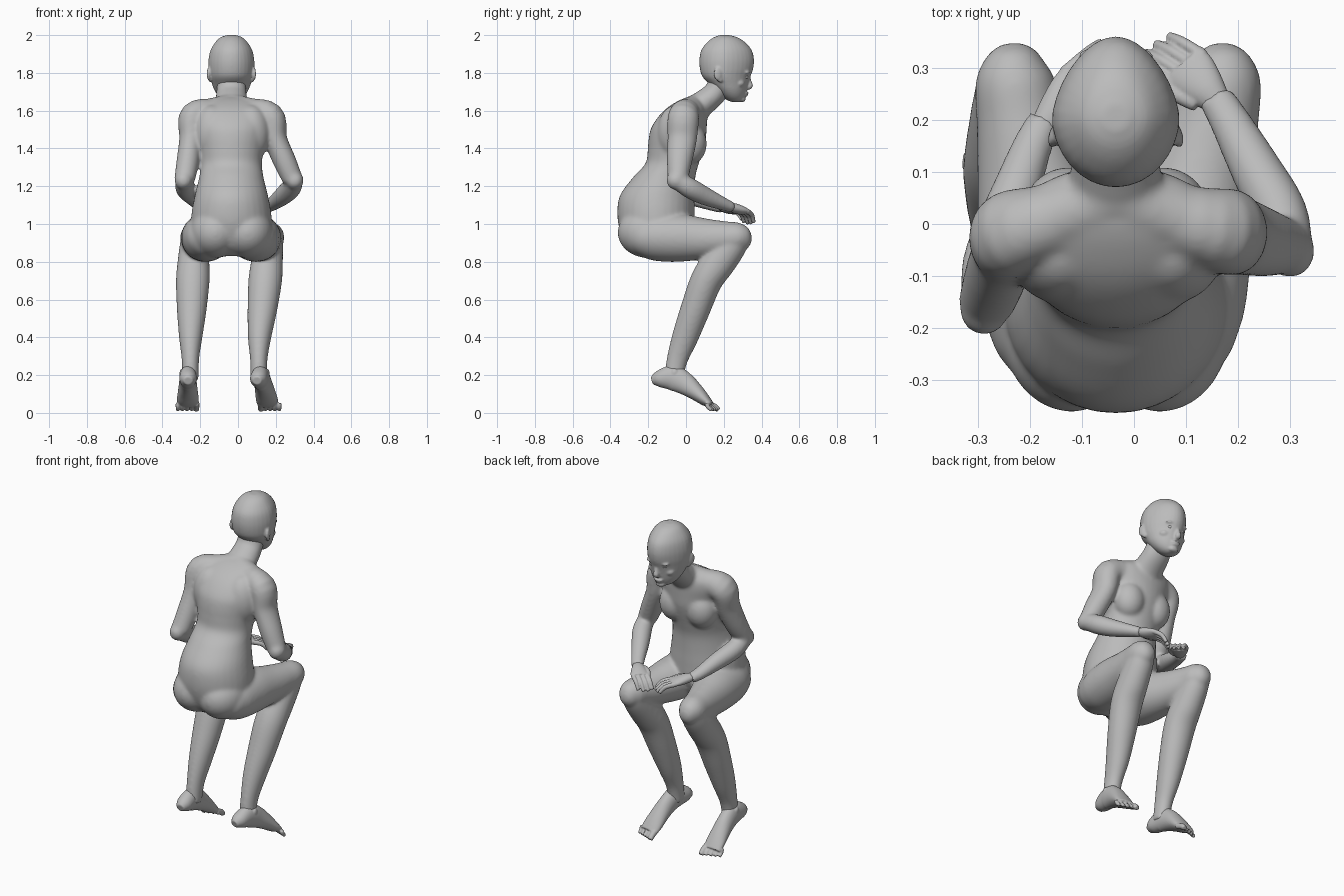
import bpy
import bmesh
import math
from mathutils import Vector, Matrix

cube = bpy.data.objects.get("Cube")
if cube:
    bpy.data.objects.remove(cube, do_unlink=True)

skin = bpy.data.materials.new("skin_grey")
skin.use_nodes = True
GREY = (0.5, 0.5, 0.5, 1)
skin.diffuse_color = GREY
skin.node_tree.nodes["Principled BSDF"].inputs["Base Color"].default_value = GREY

MID = -0.035      # middle of the trunk
SIDES = (-1, 1)


def spline(stations, steps=5):
    """Smooth curve through stations of (x, y, z, half width, half depth)."""
    pts = [Vector(s) for s in stations]
    out = []
    for i in range(len(pts) - 1):
        p0, p1, p2 = pts[max(i - 1, 0)], pts[i], pts[i + 1]
        p3 = pts[min(i + 2, len(pts) - 1)]
        for k in range(steps):
            t = k / steps
            out.append(p1 + (p2 - p0) * (t / 2)
                       + (p0 * 2 - p1 * 5 + p2 * 4 - p3) * (t * t / 2)
                       + (p1 * 3 - p0 - p2 * 3 + p3) * (t ** 3 / 2))
    out.append(pts[-1])
    return out


def loft(bm, stations, side=(1, 0, 0), level=False, sides=32):
    """Closed tube of elliptical rings, level or square to the path."""
    path = spline(stations)
    rings = []
    for i, s in enumerate(path):
        c = Vector(s[:3])
        ahead, behind = path[min(i + 1, len(path) - 1)], path[max(i - 1, 0)]
        t = Vector((0, 0, 1)) if level else (Vector(ahead[:3]) - Vector(behind[:3])).normalized()
        u = Vector(side)
        u = (u - t * u.dot(t)).normalized()
        v = t.cross(u)
        angles = [math.tau * k / sides for k in range(sides)]
        rings.append([bm.verts.new(c + u * (math.cos(a) * s[3]) + v * (math.sin(a) * s[4]))
                      for a in angles])
    for low, high in zip(rings, rings[1:]):
        for k in range(sides):
            n = (k + 1) % sides
            bm.faces.new((low[k], low[n], high[n], high[k]))
    bm.faces.new(rings[0][::-1])
    bm.faces.new(rings[-1])


def ball(bm, centre, radii, turn=None):
    m = Matrix.Translation(centre)
    if turn:
        m = m @ Matrix.Rotation(math.radians(turn[0]), 4, turn[1])
    bmesh.ops.create_uvsphere(bm, u_segments=28, v_segments=18, radius=1,
                              matrix=m @ Matrix.Diagonal((*radii, 1)))


def finish(name, bm, voxel=0, blur=0):
    """Make the object, fusing its pieces into one skin if a voxel size is given."""
    bmesh.ops.recalc_face_normals(bm, faces=bm.faces)
    mesh = bpy.data.meshes.new(name)
    bm.to_mesh(mesh)
    bm.free()
    mesh.materials.append(skin)
    mesh.shade_smooth()
    ob = bpy.data.objects.new(name, mesh)
    bpy.context.collection.objects.link(ob)
    if voxel:
        fuse = ob.modifiers.new("fuse", 'REMESH')
        fuse.mode = 'VOXEL'
        fuse.voxel_size = voxel
        fuse.use_smooth_shade = True
        soften = ob.modifiers.new("soften", 'SMOOTH')
        soften.factor = 0.5
        soften.iterations = blur


# Torso: height, back, front, half width
body = bmesh.new()
trunk = [(.83, -.24, -.04, .15), (.88, -.31, .0, .205), (.97, -.352, .04, .215),
         (1.065, -.364, .045, .21), (1.155, -.348, .045, .193), (1.25, -.278, .05, .17),
         (1.32, -.215, .068, .162), (1.39, -.203, .09, .17), (1.45, -.198, .105, .182),
         (1.51, -.184, .11, .195), (1.57, -.145, .113, .205), (1.615, -.1, .108, .19),
         (1.65, -.045, .09, .14), (1.67, .0, .07, .09)]
loft(body, [(MID, (b + f) / 2, z, w, (f - b) / 2) for z, b, f, w in trunk], level=True)
for s in SIDES:
    ball(body, (MID + s * .085, -.2, .955), (.135, .162, .135))
    ball(body, (MID + s * .09, .022, 1.425), (.09, .088, .11))
    ball(body, (MID + s * .105, -.055, 1.48), (.1, .098, .15))
    # Slope from neck to shoulder
    loft(body, [(MID, .06, 1.635, .06, .055), (MID + s * .09, .02, 1.62, .06, .05),
                (MID + s * .19, -.005, 1.6, .055, .05)], (0, 1, 0))
# Neck
loft(body, [(MID, .0, 1.55, .1, .08), (MID, .077, 1.628, .09, .07),
            (MID, .155, 1.695, .08, .063), (MID, .185, 1.77, .074, .063)])

# Legs: knee and ankle positions across, same profile on both sides
for s, knee, ankle, spread in ((-1, -.23, -.252, .128), (1, .17, .11, .12)):
    hip = MID + s * spread
    thigh = [(0, -.29, .945, .065, .06), (0, -.24, .935, .105, .1),
             (0, -.16, .93, .128, .125), (.2, -.03, .927, .126, .127),
             (.55, .1, .922, .103, .108), (.85, .21, .925, .084, .09),
             (1, .285, .932, .074, .076), (1, .335, .935, .042, .045)]
    loft(body, [(hip + (knee - hip) * t, *rest) for t, *rest in thigh])
    shin = [(.29, .96, .06, .05), (.25, .9, .074, .08), (.175, .8, .084, .09),
            (.108, .7, .089, .085), (.05, .55, .079, .079), (-.005, .4, .062, .07),
            (-.047, .28, .046, .056), (-.067, .17, .044, .05)]
    loft(body, [(knee + (ankle - knee) * min(1, (.96 - z) / .6), y, z, a, b)
                for y, z, a, b in shin])
    ball(body, (knee, .29, .925), (.062, .06, .068))

# Arms: the two elbows are held differently
arms = {
    -1: ([(-.11, .015, 1.595, .07, .065), (-.235, -.015, 1.57, .074, .083),
          (-.25, -.05, 1.45, .061, .073), (-.266, -.1, 1.33, .06, .065),
          (-.283, -.15, 1.235, .055, .053)],
         [(-.288, -.16, 1.23, .045, .045), (-.275, -.07, 1.185, .054, .053),
          (-.235, .04, 1.143, .049, .048), (-.195, .15, 1.1, .039, .034),
          (-.17, .2, 1.085, .035, .029)]),
    1: ([(.04, .015, 1.595, .07, .065), (.17, -.012, 1.57, .074, .083),
         (.198, -.02, 1.45, .062, .078), (.248, -.035, 1.33, .061, .067),
         (.29, -.043, 1.235, .054, .053)],
        [(.3, -.05, 1.23, .045, .045), (.28, .02, 1.19, .054, .054),
         (.237, .1, 1.148, .05, .049), (.18, .205, 1.103, .039, .034),
         (.155, .245, 1.088, .035, .029)]),
}
for upper, fore in arms.values():
    loft(body, upper)
    loft(body, fore)
    x, y, z = fore[0][:3]
    ball(body, (x, y - .002, z), (.048, .052, .05))
finish("body", body, .008, 18)

# Head with jaw, nose, lips and ears: height, back, front, half width
head = bmesh.new()
skull = [(2.0, .18, .23, .025), (1.987, .145, .275, .06), (1.96, .11, .315, .088),
         (1.92, .081, .348, .112), (1.87, .071, .36, .123), (1.82, .074, .355, .123),
         (1.78, .087, .341, .117), (1.745, .12, .331, .107), (1.71, .155, .322, .095),
         (1.68, .185, .312, .076), (1.657, .215, .3, .05), (1.645, .245, .285, .022)]
loft(head, [(MID, (b + f) / 2, z, w, (f - b) / 2) for z, b, f, w in skull], level=True)
for v in head.verts:      # the skull narrows towards the face
    v.co.x = MID + (v.co.x - MID) * (1 - 1.4 * max(0, v.co.y - .2))
loft(head, [(MID, .328, 1.79, .009, .009), (MID, .334, 1.755, .012, .013),
            (MID, .338, 1.73, .018, .016), (MID, .322, 1.718, .012, .01)], sides=16)
ball(head, (MID, .318, 1.694), (.03, .014, .007))
ball(head, (MID, .314, 1.682), (.026, .014, .007))
ball(head, (MID, .296, 1.66), (.03, .02, .016))
for s in SIDES:
    ball(head, (MID + s * .04, .322, 1.803), (.034, .018, .009))
    ball(head, (MID + s * .053, .28, 1.745), (.032, .032, .024))
    ball(head, (MID + s * .118, .17, 1.795), (.011, .024, .037), (s * 15, 'Z'))
    ball(head, (MID + s * .112, .18, 1.765), (.008, .014, .017))
finish("head", head, .006, 4)

# Eyes
for s, label in zip(SIDES, ("right", "left")):
    eye = bmesh.new()
    ball(eye, (MID + s * .04, .315, 1.778), (.016, .014, .01))
    finish(label + "_eye", eye)

# Hands: palm, four bent fingers and a thumb
HANDS = {"right": ((-.18, .18, 1.092), (-.095, .275, 1.068), (-.025, .33, 1.015)),
         "left": ((.165, .23, 1.093), (.095, .307, 1.066), (.03, .338, .998))}
for label, points in HANDS.items():
    wrist, knuckle, tip = map(Vector, points)
    along = (knuckle - wrist).normalized()
    across = along.cross(Vector((0, 0, 1))).normalized()
    inward = 1 if label == "right" else -1
    hand = bmesh.new()
    loft(hand, [(*wrist, .024, .02), (*wrist.lerp(knuckle, .35), .038, .026),
                (*wrist.lerp(knuckle, .7), .048, .024), (*knuckle, .05, .018)], across)
    for k in range(4):
        shift = across * (.026 * (k - 1.5))
        reach = 1 - .1 * abs(k - 1.5)
        bend = knuckle.lerp(tip, .55 * reach) + Vector((0, 0, .014))
        loft(hand, [(*(knuckle - along * .015 + shift), .0125, .014),
                    (*(bend + shift), .012, .0135),
                    (*(knuckle.lerp(tip, reach) + shift), .0095, .01)], across, sides=12)
    root = wrist.lerp(knuckle, .3) + across * (inward * .03)
    splay = across * inward * .018
    loft(hand, [(*root, .018, .016), (*(root + along * .04 + splay), .015, .015),
                (*(root + along * .08 + splay), .01, .01)], across, sides=12)
    finish(label + "_hand", hand, .004, 2)

# Feet: heel to ball in one loft, then five toes
SOLE = [(-.178, .17, .024, .022), (-.14, .18, .044, .046), (-.07, .185, .046, .067),
        (-.01, .157, .047, .06), (.05, .112, .053, .045), (.1, .068, .058, .031),
        (.132, .042, .054, .018)]
for label, inner, heel_x, toe_x in (("right", 1, -.264, -.266), ("left", -1, .1, .166)):
    foot = bmesh.new()

    def across_at(y):
        return heel_x + (toe_x - heel_x) * (y + .175) / .34

    loft(foot, [(across_at(y), y, z, w, h) for y, z, w, h in SOLE])
    for k in range(5):
        size = .017 if k == 0 else .0115
        x = toe_x + inner * (.045 - .0245 * k)
        end = .172 - .009 * k
        loft(foot, [(x, .11, .052, size, size), (x, end - .02, .032, size, size),
                    (x, end, .014, size * .85, size * .8)], sides=12)
    for s in SIDES:
        ball(foot, (across_at(-.06) + s * .032, -.06, .21), (.013, .02, .024))
    finish(label + "_foot", foot, .0045, 3)
